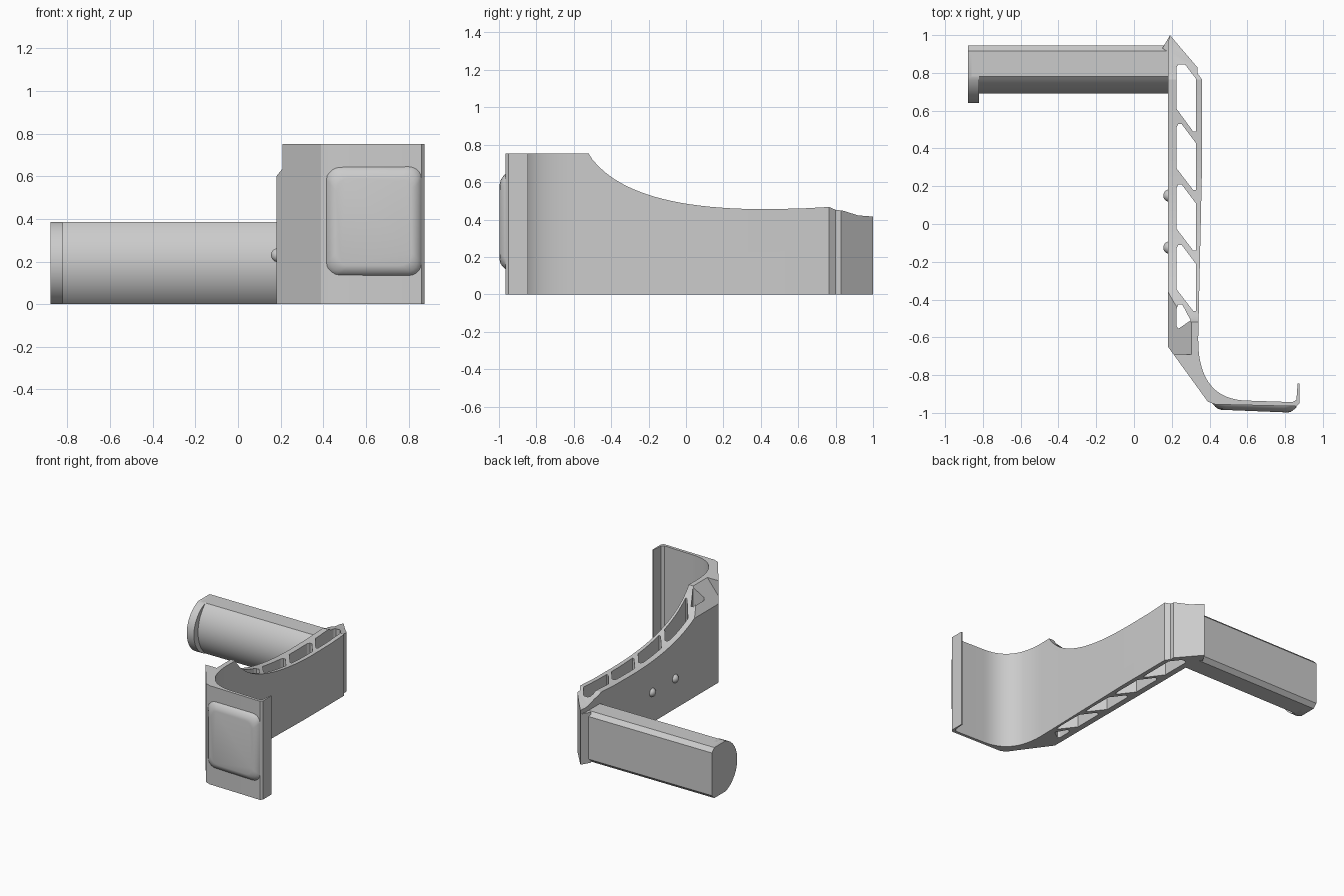
import bpy, bmesh, math
from mathutils import Vector, Matrix

cube = bpy.data.objects.get("Cube")
if cube:
    bpy.data.objects.remove(cube, do_unlink=True)

grey = bpy.data.materials.new("plain grey")
grey.use_nodes = True
tone = (0.6, 0.6, 0.6, 1)
grey.diffuse_color = tone
grey.node_tree.nodes["Principled BSDF"].inputs["Base Color"].default_value = tone


def add(name, bm):
    bmesh.ops.recalc_face_normals(bm, faces=bm.faces)
    mesh = bpy.data.meshes.new(name)
    bm.to_mesh(mesh)
    bm.free()
    mesh.materials.append(grey)
    obj = bpy.data.objects.new(name, mesh)
    bpy.context.collection.objects.link(obj)
    return obj


def activate(obj):
    bpy.ops.object.select_all(action='DESELECT')
    obj.select_set(True)
    bpy.context.view_layer.objects.active = obj


def smooth(obj, degrees=30):
    activate(obj)
    bpy.ops.object.shade_smooth_by_angle(angle=math.radians(degrees))


def prism(name, outline, lo, hi, axis):
    """Extrude a 2D outline along one axis."""
    place = {"x": lambda a, b, h: (h, a, b),
             "y": lambda a, b, h: (a, h, b),
             "z": lambda a, b, h: (a, b, h)}[axis]
    bm = bmesh.new()
    rings = [[bm.verts.new(place(a, b, h)) for a, b in outline] for h in (lo, hi)]
    for ring in rings:
        bm.faces.new(ring)
    n = len(outline)
    for i in range(n):
        j = (i + 1) % n
        bm.faces.new((rings[0][i], rings[0][j], rings[1][j], rings[1][i]))
    return add(name, bm)


def cut(obj, cutter):
    cutter.hide_render = True
    mod = obj.modifiers.new("cut", 'BOOLEAN')
    mod.operation, mod.solver, mod.object = 'DIFFERENCE', 'EXACT', cutter
    activate(obj)
    bpy.ops.object.modifier_apply(modifier=mod.name)
    bpy.data.objects.remove(cutter, do_unlink=True)


def bezier(a, b, c, steps):
    a, b, c = Vector(a), Vector(b), Vector(c)
    return [tuple(a * (1 - t) ** 2 + b * 2 * t * (1 - t) + c * t * t)
            for t in (i / steps for i in range(steps + 1))]


# Hook body: plan outline with a concave inner bend and a thin end lip
plan = [(0.18, -0.65), (0.18, 0.96), (0.19, 1.0), (0.335, 0.83), (0.335, 0.8),
        (0.36, 0.765), (0.36, 0.3)]
plan += bezier((0.34, -0.6), (0.335, -0.93), (0.6, -0.935), 18)
plan += [(0.84, -0.943), (0.86, -0.93), (0.866, -0.845), (0.875, -0.845),
         (0.875, -0.95), (0.86, -0.965), (0.43, -0.955), (0.39, -0.94)]
body = prism("hook_body", plan, 0, 0.752, "z")

# Slanted weight-saving openings through the long wall
slot = [(0.225, -0.02), (0.235, 0), (0.252, 0), (0.327, -0.1),
        (0.327, -0.35), (0.313, -0.35), (0.225, -0.235)]
for top in (0.53, 0.21, -0.11):
    cut(body, prism("slot_cutter", [(x, y + top) for x, y in slot], -0.1, 1, "z"))
cut(body, prism("slot_cutter", [(0.225, 0.83), (0.235, 0.845), (0.27, 0.845),
                                (0.327, 0.77), (0.327, 0.49), (0.313, 0.49),
                                (0.225, 0.61)], -0.1, 1, "z"))
cut(body, prism("slot_cutter", [(0.225, -0.45), (0.235, -0.425), (0.255, -0.425),
                                (0.3, -0.51), (0.235, -0.555), (0.225, -0.54)],
                -0.1, 1, "z"))

# Swooping top edge
sweep = [(-0.53, 0.85), (-0.52, 0.752), (-0.5, 0.72)]
sweep += bezier((-0.48, 0.698), (-0.27, 0.465), (0.36, 0.456), 20)
sweep += [(0.6, 0.458), (0.765, 0.467), (0.8, 0.452), (0.84, 0.447),
          (0.92, 0.422), (1.01, 0.415), (1.01, 0.85)]
cut(body, prism("sweep_cutter", sweep, -0.2, 0.6, "x"))

# Sloped shoulder on the outer side of the bend
cut(body, prism("shoulder_cutter", [(0.1, 0.5), (0.18, 0.6), (0.31, 0.76), (0.1, 0.8)],
                -0.69, -0.3, "y"))
smooth(body, 25)

# Raised front pad: lofted rounded rectangles
def rounded(x0, x1, z0, z1, r, y):
    pts = []
    corners = ((x1 - r, z1 - r), (x0 + r, z1 - r), (x0 + r, z0 + r), (x1 - r, z0 + r))
    for k, (cx, cz) in enumerate(corners):
        for s in range(6):
            a = math.pi / 2 * (k + s / 5)
            x = cx + r * math.cos(a)
            pts.append((x, y - 0.04 * (x - 0.82), cz + r * math.sin(a)))
    return pts


bm = bmesh.new()
levels = [(0, -0.95), (0.006, -0.969), (0.02, -0.983), (0.033, -0.993), (0.05, -0.998)]
loops = []
for inset, y in levels:
    loops.append([bm.verts.new(p) for p in rounded(
        0.41 + inset, 0.865 - inset, 0.13 + inset, 0.65 - inset * 1.2, 0.06, y)])
for a, b in zip(loops, loops[1:]):
    for i in range(len(a)):
        j = (i + 1) % len(a)
        bm.faces.new((a[i], a[j], b[j], b[i]))
bm.faces.new(loops[0])
bm.faces.new(loops[-1])
smooth(add("front_pad", bm), 40)


# Peg: rounded on the front, flat on the back with chamfered edges
def peg_section(front, mid=0.1925, half=0.1925, start=0.78):
    sag = start - front
    r = (half * half + sag * sag) / (2 * sag)
    span = math.asin(half / r)
    arc = [(front + r - r * math.cos(a), mid + r * math.sin(a))
           for a in (span * (i / 12 - 1) for i in range(25))]
    return arc + [(0.915, mid + half), (0.945, mid + half - 0.03),
                  (0.945, mid - half + 0.03), (0.915, mid - half)]


smooth(prism("peg", peg_section(0.69), -0.86, 0.2, "x"), 25)
smooth(prism("peg_end_flange", peg_section(0.64), -0.88, -0.82, "x"), 25)

# Gusset where the peg meets the wall
prism("peg_gusset", [(0.15, 0.93), (0.188, 0.995), (0.2, 0.9)], 0, 0.385, "z")

# Two round locating bumps on the outer wall
for name, y in (("rear_bump", 0.15), ("front_bump", -0.125)):
    bm = bmesh.new()
    bmesh.ops.create_uvsphere(bm, u_segments=20, v_segments=12, radius=0.033,
                              matrix=Matrix.Translation((0.188, y, 0.23)))
    smooth(add(name, bm), 60)
